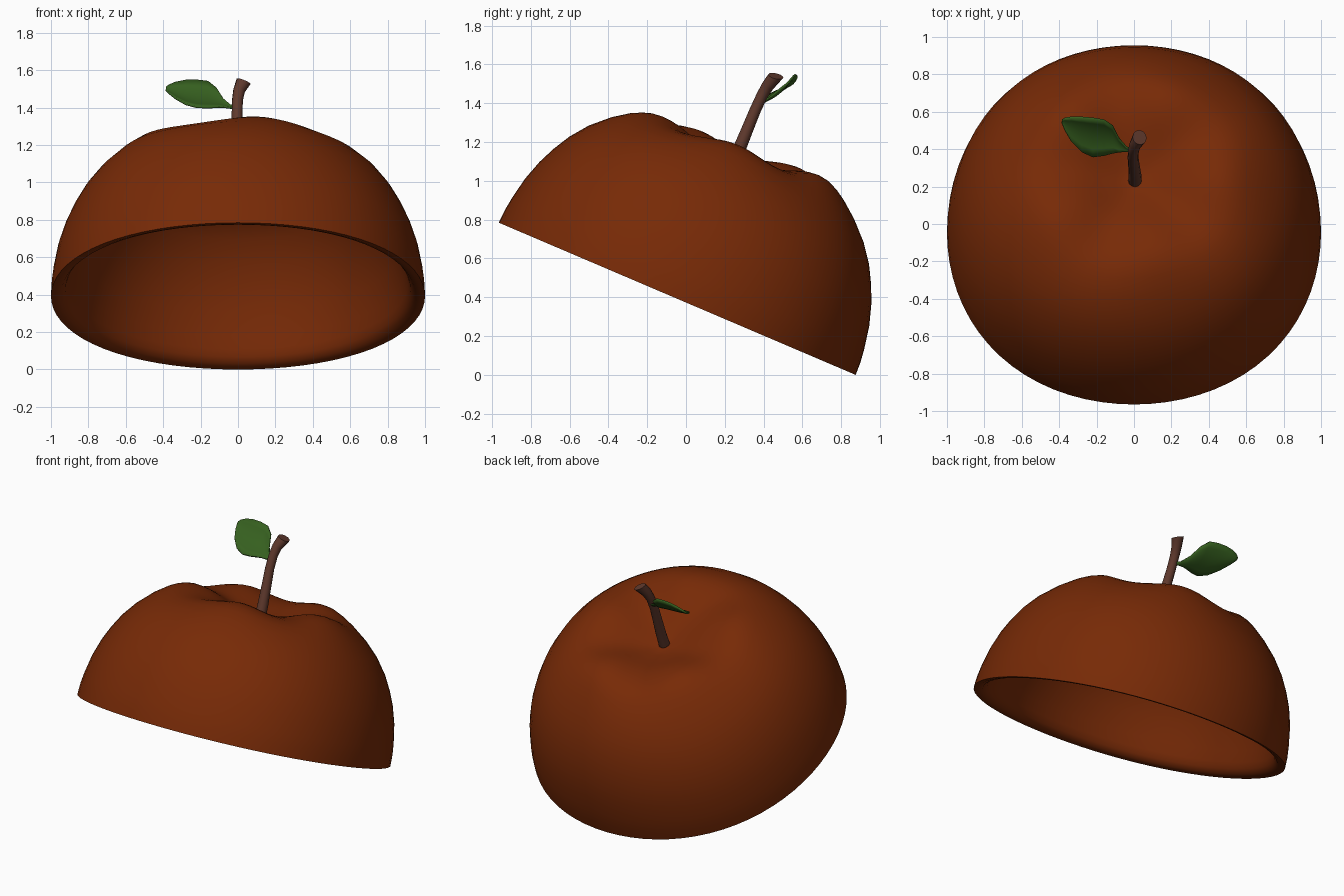
import bpy, bmesh, math
from mathutils import Vector, Matrix

if "Cube" in bpy.data.objects:
    bpy.data.objects.remove(bpy.data.objects["Cube"])


def material(name, rgb):
    m = bpy.data.materials.new(name)
    m.diffuse_color = (*rgb, 1)
    m.use_nodes = True
    m.node_tree.nodes["Principled BSDF"].inputs["Base Color"].default_value = m.diffuse_color
    return m


def finish(name, bm, mat, angle, closed=True):
    if closed:
        bmesh.ops.recalc_face_normals(bm, faces=bm.faces[:])
    me = bpy.data.meshes.new(name)
    bm.to_mesh(me)
    bm.free()
    me.materials.append(mat)
    ob = bpy.data.objects.new(name, me)
    bpy.context.collection.objects.link(ob)
    bpy.ops.object.select_all(action='DESELECT')
    ob.select_set(True)
    bpy.context.view_layer.objects.active = ob
    bpy.ops.object.shade_smooth_by_angle(angle=math.radians(angle))
    return ob


def bridge(bm, a, b):
    n = len(a)
    for i in range(n):
        bm.faces.new((a[i], a[(i + 1) % n], b[(i + 1) % n], b[i]))


skin = material("russet skin", (0.185, 0.023, 0.002))
bark = material("stem brown", (0.115, 0.041, 0.026))
green = material("leaf green", (0.037, 0.117, 0.014))

# Hollow fruit cap: lathed shell, slightly squared, with soft lobes around the dip
OUTER = [(0.03, .715), (.06, .718), (.1, .73), (.15, .748), (.2, .768), (.25, .79),
         (.3, .808), (.35, .822), (.4, .83), (.45, .833), (.5, .828), (.55, .812),
         (.6, .787), (.68, .73), (.77, .643), (.84, .55), (.89, .46), (.93, .37),
         (.965, .26), (.988, .14), (.997, .07), (1.0, 0)]
INNER = [(.975, .001), (.945, .012), (.922, .04), (.91, .08), (.895, .15), (.865, .28),
         (.82, .4), (.76, .51), (.68, .62), (.6, .69), (.5, .735), (.4, .745),
         (.3, .73), (.2, .69), (.1, .65), (.03, .64)]
SEG = 72
LOBE_START = math.radians(-77)
tilt = Matrix.Translation((0, -.045, .392)) @ Matrix.Rotation(math.radians(-23.1), 4, 'X')

bm = bmesh.new()
rings = []
for k, (r, v) in enumerate(OUTER + INNER):
    w = math.exp(-((r - .45) / .2) ** 2) if k < len(OUTER) else 0
    ring = []
    for i in range(SEG):
        t = 2 * math.pi * i / SEG
        h = v + w * (.021 * math.cos(5 * (t - LOBE_START)) + .02 * math.sin(t))
        q = r * (1 + .0075 * (1 - math.cos(4 * t)))
        ring.append(bm.verts.new(tilt @ Vector((q * math.cos(t), q * math.sin(t), h))))
    rings.append(ring)
for a, b in zip(rings, rings[1:]):
    bridge(bm, a, b)
bm.faces.new(rings[0])
bm.faces.new(rings[-1])
finish("fruit_cap", bm, skin, 50)

# Stem: bent tapering tube with a slanted, flared tip
PATH = [(.005, .232, 1.06, .036), (.005, .265, 1.14, .034), (0, .31, 1.25, .031),
        (-.005, .355, 1.36, .029), (-.003, .392, 1.44, .029),
        (.006, .422, 1.49, .032), (.03, .463, 1.54, .04)]
TIP = Vector((.35, .2, .9)).normalized()
pts = [Vector(p[:3]) for p in PATH]
bm = bmesh.new()
rings = []
for i, p in enumerate(pts):
    d = TIP if i == len(pts) - 1 else (pts[i + 1] - pts[max(i - 1, 0)]).normalized()
    side = d.cross(Vector((1, 0, 0))).normalized()
    across = side.cross(d)
    rings.append([bm.verts.new(p + PATH[i][3] * (across * math.cos(a) + side * math.sin(a)))
                  for a in (2 * math.pi * j / 12 for j in range(12))])
for a, b in zip(rings, rings[1:]):
    bridge(bm, a, b)
bm.faces.new(rings[0])
bm.faces.new(rings[-1])
finish("stem", bm, bark, 45)

# Leaf: stations of x, upper edge (y, z), lower edge (y, z), slightly cupped
LEAF = [(.0, .395, 1.405, .385, 1.385), (-.04, .41, 1.415, .388, 1.398),
        (-.08, .455, 1.45, .384, 1.403), (-.115, .525, 1.505, .378, 1.402),
        (-.16, .555, 1.54, .366, 1.40), (-.22, .565, 1.547, .358, 1.402),
        (-.28, .57, 1.546, .385, 1.418), (-.335, .571, 1.535, .44, 1.45),
        (-.37, .565, 1.52, .50, 1.478), (-.386, .555, 1.508, .54, 1.496)]
bm = bmesh.new()
rows = []
for x, y1, z1, y0, z0 in LEAF:
    cup = .1 * math.hypot(y1 - y0, z1 - z0)
    row = []
    for j in range(7):
        f = j / 6
        s = cup * 4 * f * (1 - f)
        row.append(bm.verts.new((x, y0 + (y1 - y0) * f + .65 * s,
                                 z0 + (z1 - z0) * f - .76 * s)))
    rows.append(row)
for a, b in zip(rows, rows[1:]):
    for j in range(6):
        bm.faces.new((a[j], a[j + 1], b[j + 1], b[j]))
leaf = finish("leaf", bm, green, 50, closed=False)
mod = leaf.modifiers.new("thickness", 'SOLIDIFY')
mod.thickness = .01
mod.offset = 0
